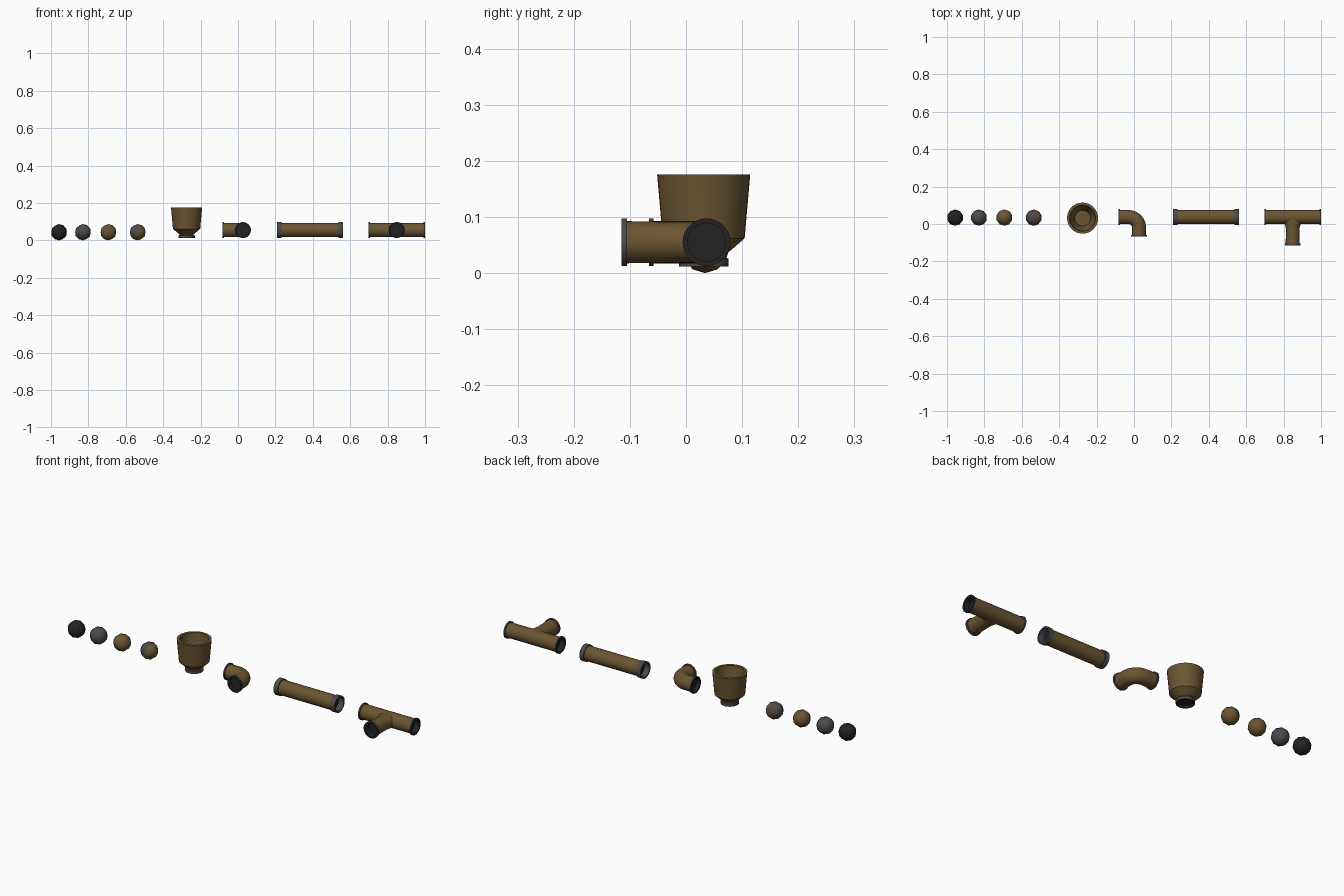
import bpy, bmesh, math
from mathutils import Matrix, Vector

if "Cube" in bpy.data.objects:
    bpy.data.objects.remove(bpy.data.objects["Cube"])


def material(name, r, g, b):
    m = bpy.data.materials.new(name)
    m.diffuse_color = (r, g, b, 1)
    m.use_nodes = True
    m.node_tree.nodes["Principled BSDF"].inputs["Base Color"].default_value = m.diffuse_color
    return m


MATS = [material("brown_clay", 0.15, 0.09, 0.032),
        material("mid_grey", 0.07, 0.07, 0.072),
        material("near_black", 0.017, 0.017, 0.018)]
BROWN, GREY, BLACK = 0, 1, 2
CY, CZ = 0.0365, 0.055      # shared pipe axis
R, RING, BORE = 0.0375, 0.0425, 0.034


def finish(name, bm):
    bmesh.ops.remove_doubles(bm, verts=bm.verts, dist=1e-5)
    bmesh.ops.recalc_face_normals(bm, faces=bm.faces)
    me = bpy.data.meshes.new(name)
    bm.to_mesh(me)
    bm.free()
    ob = bpy.data.objects.new(name, me)
    bpy.context.collection.objects.link(ob)
    for m in MATS:
        me.materials.append(m)
    bpy.ops.object.select_all(action='DESELECT')
    ob.select_set(True)
    bpy.context.view_layer.objects.active = ob
    bpy.ops.object.shade_smooth_by_angle(angle=math.radians(40))
    return ob


def sweep(name, profile, frame, n=32, stretch=None):
    """profile: (radius, distance, material of the band leading to it)."""
    bm = bmesh.new()
    prev = None
    for r, h, mat in profile:
        f = frame(h)
        sx = stretch(h) if stretch else 1
        ring = [bm.verts.new(f @ Vector((r * sx * math.cos(2 * math.pi * i / n),
                                         r * math.sin(2 * math.pi * i / n), 0)))
                for i in range(n)]
        if prev:
            for i in range(n):
                j = (i + 1) % n
                bm.faces.new((prev[i], prev[j], ring[j], ring[i])).material_index = mat
        prev = ring
    bmesh.ops.dissolve_degenerate(bm, edges=bm.edges, dist=1e-6)
    return finish(name, bm)


def straight(origin, axis):
    axis = Vector(axis)
    # local x stays along world x for the branch pipe
    rot = (Matrix.Rotation(math.pi / 2, 4, 'X') if axis.y < 0
           else axis.to_track_quat('Z', 'Y').to_matrix().to_4x4())
    return lambda h: Matrix.Translation(Vector(origin) + axis * h) @ rot


def open_end(w, depth, face):
    """Recessed, collared pipe mouth at distance 0."""
    return [(0, depth, BLACK), (BORE, depth, BLACK), (BORE, 0, face),
            (RING, 0, face), (RING, w, GREY), (R, w, GREY)]


def pipe_profile(length, w, depth, face, steps=1):
    a = open_end(w, depth, face)
    mid = [(R, w + (length - 2 * w) * k / steps, BROWN) for k in range(1, steps)]
    far = [(r, length - h, m) for r, h, m in reversed(a)]
    # band materials refer to the previous point, so shift on the far end
    mats = [BROWN, GREY, GREY, face, face, BLACK]
    return a + mid + [(r, h, m) for (r, h, _), m in zip(far, mats)]


# Sample balls
def ball(name, x, rule):
    bm = bmesh.new()
    bmesh.ops.create_icosphere(bm, subdivisions=2, radius=0.0435,
                               matrix=Matrix.Translation((x, 0.034, 0.0435)))
    bm.normal_update()
    for f in bm.faces:
        f.material_index = rule(f.normal)
    finish(name, bm)


ball("black_ball", -0.9565, lambda n: BLACK)
ball("grey_ball", -0.829, lambda n: GREY)
ball("brown_ball", -0.693, lambda n: BROWN)
ball("two_tone_ball", -0.536,
     lambda n: GREY if n.z * 0.5 - n.x > 0.1 else BROWN)

# Funnel cup, from the foot opening up the outside and down the inside
sweep("funnel_cup", [
    (0, 0.022, BLACK), (0.037, 0.022, BLACK), (0.037, 0.012, BLACK),
    (0.044, 0.012, BLACK), (0.044, 0.026, GREY), (0.038, 0.028, GREY),
    (0.038, 0.033, BROWN), (0.05, 0.042, BROWN), (0.073, 0.062, BROWN),
    (0.083, 0.176, BROWN), (0.069, 0.176, BROWN), (0.061, 0.085, BROWN),
    (0.044, 0.06, BROWN), (0.042, 0.045, BROWN), (0, 0.045, BROWN)],
    straight((-0.275, 0.0315, 0), (0, 0, 1)))

# Elbow pipe: straight, quarter bend, straight
X0, X1, Y1, BEND = -0.082, 0.0265, -0.066, 0.055
L1 = X1 - BEND - X0
L2 = CY - BEND - Y1
ARC = BEND * math.pi / 2


def elbow_frame(h):
    a = min(max((h - L1) / BEND, 0), math.pi / 2)
    p = Vector((X1 - BEND + BEND * math.sin(a), CY - BEND + BEND * math.cos(a), CZ))
    t = Vector((math.cos(a), -math.sin(a), 0))
    extra = h - L1 if h < L1 else max(h - L1 - ARC, 0)
    p += t * extra
    side = Vector((t.y, -t.x, 0))
    rot = Matrix((side, Vector((0, 0, 1)), t)).transposed().to_4x4()
    return Matrix.Translation(p) @ rot


sweep("elbow_pipe", pipe_profile(L1 + ARC + L2, 0.008, 0.02, BLACK, 20), elbow_frame)

# Straight pipe with wide grey collars
sweep("straight_pipe", pipe_profile(0.352, 0.024, 0.03, GREY),
      straight((0.209, CY, CZ), (1, 0, 0)))

# Tee: main run and a branch that flares sideways where it joins
sweep("tee_main", pipe_profile(0.303, 0.008, 0.03, BLACK),
      straight((0.697, CY, CZ), (1, 0, 0)))
BL = CY + 0.115
branch = [(R - 0.001, 0, BROWN)]
branch += [(R - 0.001, h, BROWN) for h in (0.025, 0.035, 0.045, 0.055, 0.065)]
branch += [(R, BL - 0.01, BROWN), (RING, BL - 0.01, GREY), (RING, BL, GREY),
           (BORE, BL, BLACK), (BORE, BL - 0.03, BLACK), (0, BL - 0.03, BLACK)]
sweep("tee_branch", branch, straight((0.8485, CY, CZ), (0, -1, 0)),
      stretch=lambda h: 1 + 0.35 * max(0, (0.065 - max(h, 0.025)) / 0.04) ** 2)
